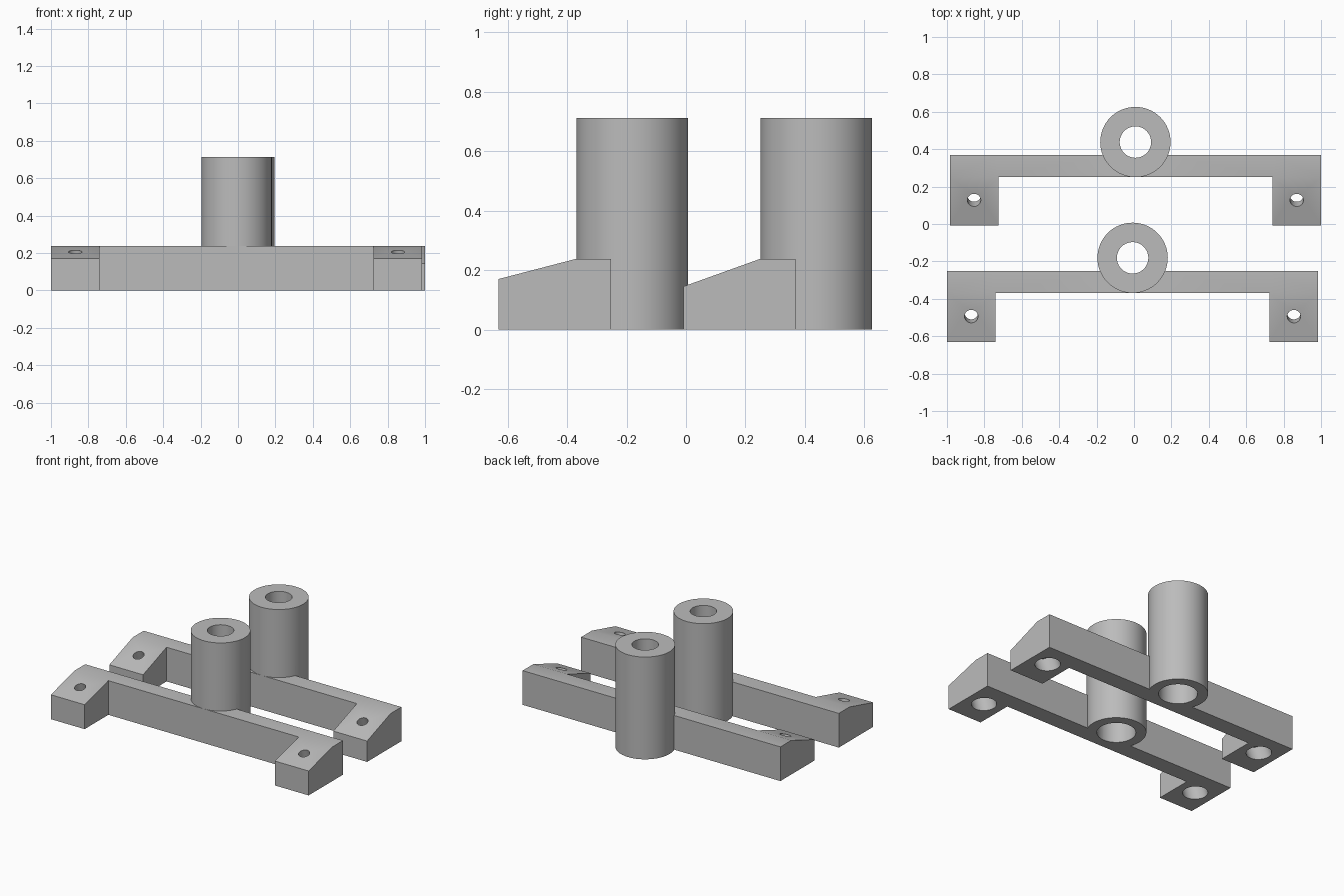
import bpy, bmesh, math
from mathutils import Matrix, Vector

if "Cube" in bpy.data.objects:
    bpy.data.objects.remove(bpy.data.objects["Cube"])

grey = bpy.data.materials.new("plain grey")
grey.diffuse_color = (0.5, 0.5, 0.5, 1)
grey.use_nodes = True
grey.node_tree.nodes["Principled BSDF"].inputs["Base Color"].default_value = grey.diffuse_color

HALF, FOOT_W = 0.9925, 0.26       # half length, foot width
BAR_Z, TUBE_Z, TUBE_R = 0.238, 0.712, 0.188


def make(name, bm):
    bmesh.ops.recalc_face_normals(bm, faces=bm.faces)
    mesh = bpy.data.meshes.new(name)
    bm.to_mesh(mesh)
    bm.free()
    ob = bpy.data.objects.new(name, mesh)
    mesh.materials.append(grey)
    bpy.context.collection.objects.link(ob)
    return ob


def prism(name, profile, x0, x1):
    """Side profile (y, z) extruded along x."""
    bm = bmesh.new()
    face = bm.faces.new([bm.verts.new((x0, y, z)) for y, z in profile])
    out = bmesh.ops.extrude_face_region(bm, geom=[face])
    verts = [v for v in out["geom"] if isinstance(v, bmesh.types.BMVert)]
    bmesh.ops.translate(bm, verts=verts, vec=(x1 - x0, 0, 0))
    return make(name, bm)


def cylinder(name, origin, r, t0, t1, tilt=0.0, seg=64):
    """Cylinder from t0 to t1 along an axis tilted about x."""
    bm = bmesh.new()
    m = (Matrix.Translation(Vector(origin)) @ Matrix.Rotation(tilt, 4, 'X')
         @ Matrix.Translation((0, 0, (t0 + t1) / 2)))
    bmesh.ops.create_cone(bm, cap_ends=True, segments=seg, radius1=r,
                          radius2=r, depth=t1 - t0, matrix=m)
    return make(name, bm)


def combine(base, tool, operation):
    mod = base.modifiers.new("combine", 'BOOLEAN')
    mod.operation, mod.solver, mod.object = operation, 'EXACT', tool
    bpy.context.view_layer.objects.active = base
    bpy.ops.object.modifier_apply(modifier=mod.name)
    bpy.data.objects.remove(tool)


def bracket(name, cx, y_toe, y_front, y_back, toe_z):
    # crossbar
    ob = prism(name, [(y_front, 0), (y_back, 0), (y_back, BAR_Z), (y_front, BAR_Z)],
               cx - HALF, cx + HALF)
    # wedge feet at both ends
    wedge = [(y_toe, 0), (y_back, 0), (y_back, BAR_Z), (y_front, BAR_Z), (y_toe, toe_z)]
    for a, b in ((-HALF, FOOT_W - HALF), (HALF - FOOT_W, HALF)):
        combine(ob, prism("foot", wedge, cx + a, cx + b), 'UNION')
    # upright tube, flush with the front of the bar
    cy = y_front + TUBE_R
    combine(ob, cylinder("tube", (cx, cy, 0), TUBE_R, 0, TUBE_Z), 'UNION')
    # stepped bore: narrow at the top, wide below
    combine(ob, cylinder("bore", (cx, cy, 0), 0.084, 0.3, 0.9), 'DIFFERENCE')
    combine(ob, cylinder("wide_bore", (cx, cy, 0), 0.122, -0.1, 0.59), 'DIFFERENCE')
    # screw holes square to the slope, with wide recesses from below
    slope = math.atan2(BAR_Z - toe_z, y_front - y_toe)
    hy = y_toe + 0.136
    hz = toe_z + 0.136 * math.tan(slope)
    for side in (-1, 1):
        o = (cx + side * (HALF - FOOT_W / 2), hy, hz)
        combine(ob, cylinder("screw_hole", o, 0.036, -0.15, 0.1, slope, 32), 'DIFFERENCE')
        combine(ob, cylinder("recess", o, 0.078, -0.4, -0.075, slope, 48), 'DIFFERENCE')
    bpy.ops.object.select_all(action='DESELECT')
    ob.select_set(True)
    bpy.context.view_layer.objects.active = ob
    bpy.ops.object.shade_smooth_by_angle(angle=math.radians(30))


bracket("front_bracket", -0.0075, -0.63, -0.369, -0.2525, 0.17)
bracket("back_bracket", 0.0075, -0.0085, 0.25, 0.3685, 0.145)
